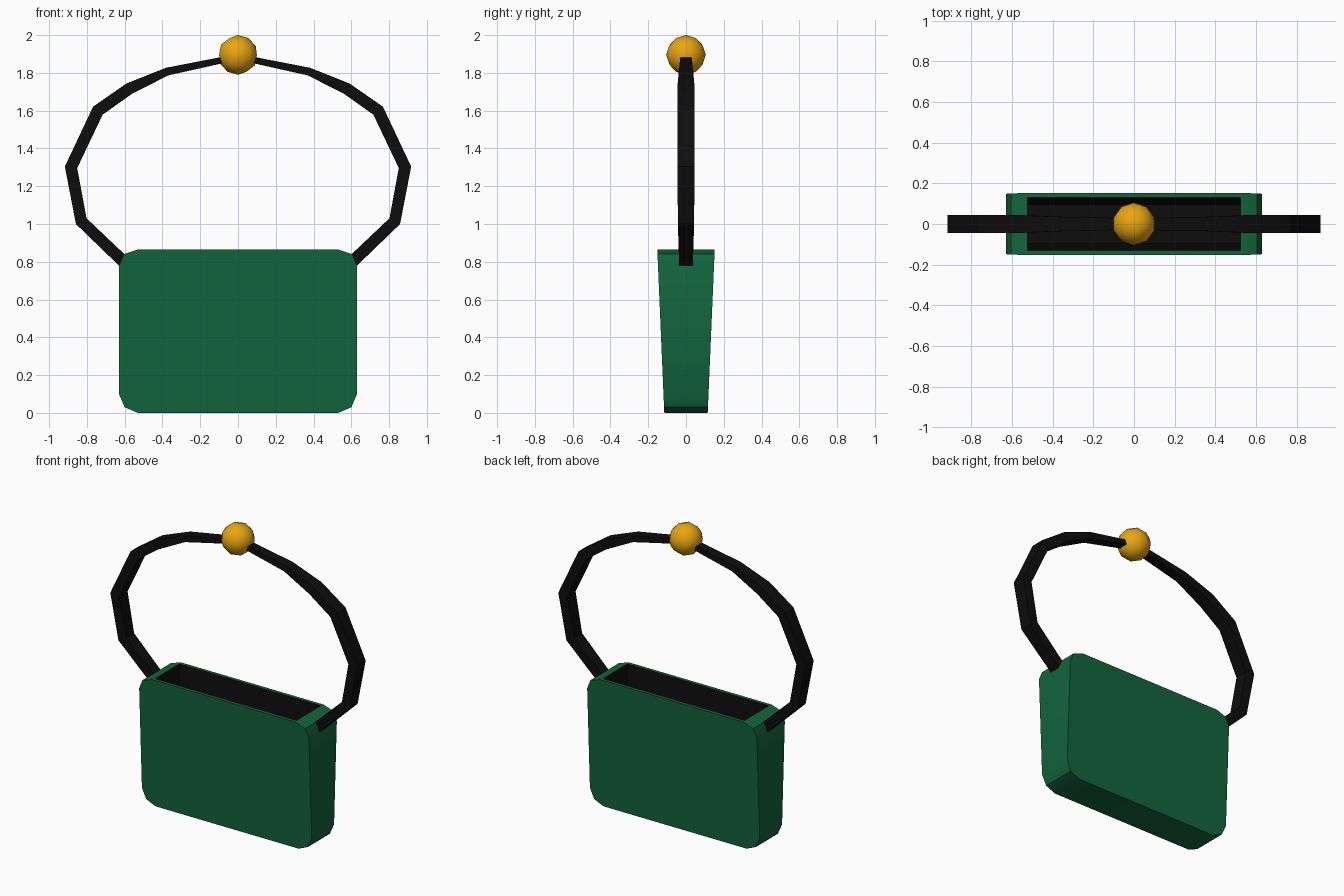
import bpy, bmesh
from mathutils import Vector

if "Cube" in bpy.data.objects:
    bpy.data.objects.remove(bpy.data.objects["Cube"])


def material(name, rgb):
    m = bpy.data.materials.new(name)
    m.diffuse_color = (*rgb, 1)
    m.use_nodes = True
    m.node_tree.nodes["Principled BSDF"].inputs["Base Color"].default_value = m.diffuse_color
    return m


GREEN = material("green leather", (0.006, 0.13, 0.045))
BLACK = material("black leather", (0.004, 0.004, 0.004))
GOLD = material("gold", (0.8, 0.38, 0.006))


def finish(bm, name, mats, smooth=0.52):
    bmesh.ops.recalc_face_normals(bm, faces=bm.faces)
    me = bpy.data.meshes.new(name)
    bm.to_mesh(me)
    bm.free()
    for m in mats:
        me.materials.append(m)
    ob = bpy.data.objects.new(name, me)
    bpy.context.collection.objects.link(ob)
    bpy.ops.object.select_all(action="DESELECT")
    bpy.context.view_layer.objects.active = ob
    ob.select_set(True)
    bpy.ops.object.shade_smooth_by_angle(angle=smooth)
    return ob


# Bag body: rounded outline, thicker towards the top
H = 0.865
half_y = lambda z: 0.115 + 0.037 * z / H
right = [(0.53, 0), (0.60, 0.03), (0.63, 0.10),
         (0.63, 0.78), (0.605, 0.84), (0.53, H)]
outline = right + [(-x, z) for x, z in reversed(right)]
bm = bmesh.new()
front = [bm.verts.new((x, -half_y(z), z)) for x, z in outline]
back = [bm.verts.new((x, half_y(z), z)) for x, z in outline]
bm.faces.new(front)
bm.faces.new(back[::-1])
n = len(outline)
for i in range(n):
    j = (i + 1) % n
    bm.faces.new((front[i], back[i], back[j], front[j]))
bmesh.ops.recalc_face_normals(bm, faces=bm.faces)

# Opening with a dark lining
top = max(bm.faces, key=lambda f: f.calc_center_median().z)
bmesh.ops.inset_region(bm, faces=[top], thickness=0.032)
for v in top.verts:
    v.co.x = 0.525 if v.co.x > 0 else -0.525
before = set(bm.faces)
res = bmesh.ops.extrude_face_region(bm, geom=[top])
for v in [g for g in res["geom"] if isinstance(g, bmesh.types.BMVert)]:
    v.co.z = 0.04
    v.co.y *= 0.75
for f in set(bm.faces) - before:
    f.material_index = 1
if top.is_valid:
    bm.faces.remove(top)
finish(bm, "bag_body", [GREEN, BLACK])

# Strap: rectangular section swept along an arch; x, z, half width, half thickness
half = [(0.60, 0.795, 0.036, 0.032), (0.83, 1.015, 0.043, 0.032),
        (0.884, 1.30, 0.045, 0.033), (0.742, 1.60, 0.045, 0.033),
        (0.575, 1.717, 0.044, 0.031), (0.375, 1.807, 0.036, 0.021),
        (0.0, 1.885, 0.028, 0.016)]
path = half + [(-x, z, w, t) for x, z, w, t in reversed(half[:-1])]
pts = [Vector((x, 0, z)) for x, z, _, _ in path]
bm = bmesh.new()
rings = []
for i, (_, _, w, t) in enumerate(path):
    d = (pts[min(i + 1, len(pts) - 1)] - pts[i]).normalized()
    d = (d + (pts[i] - pts[max(i - 1, 0)]).normalized()).normalized()
    side = Vector((d.z, 0, -d.x))
    rings.append([bm.verts.new(pts[i] + side * (a * t) + Vector((0, b * w, 0)))
                  for a, b in ((1, 1), (1, -1), (-1, -1), (-1, 1))])
for a, b in zip(rings, rings[1:]):
    for k in range(4):
        m = (k + 1) % 4
        bm.faces.new((a[k], a[m], b[m], b[k]))
bm.faces.new(rings[0])
bm.faces.new(rings[-1][::-1])
finish(bm, "strap", [BLACK])

# Gold bead on top of the strap
bm = bmesh.new()
bmesh.ops.create_icosphere(bm, subdivisions=2, radius=0.105)
bmesh.ops.translate(bm, verts=bm.verts, vec=(0, 0, 1.895))
finish(bm, "bead", [GOLD], 1.0)
